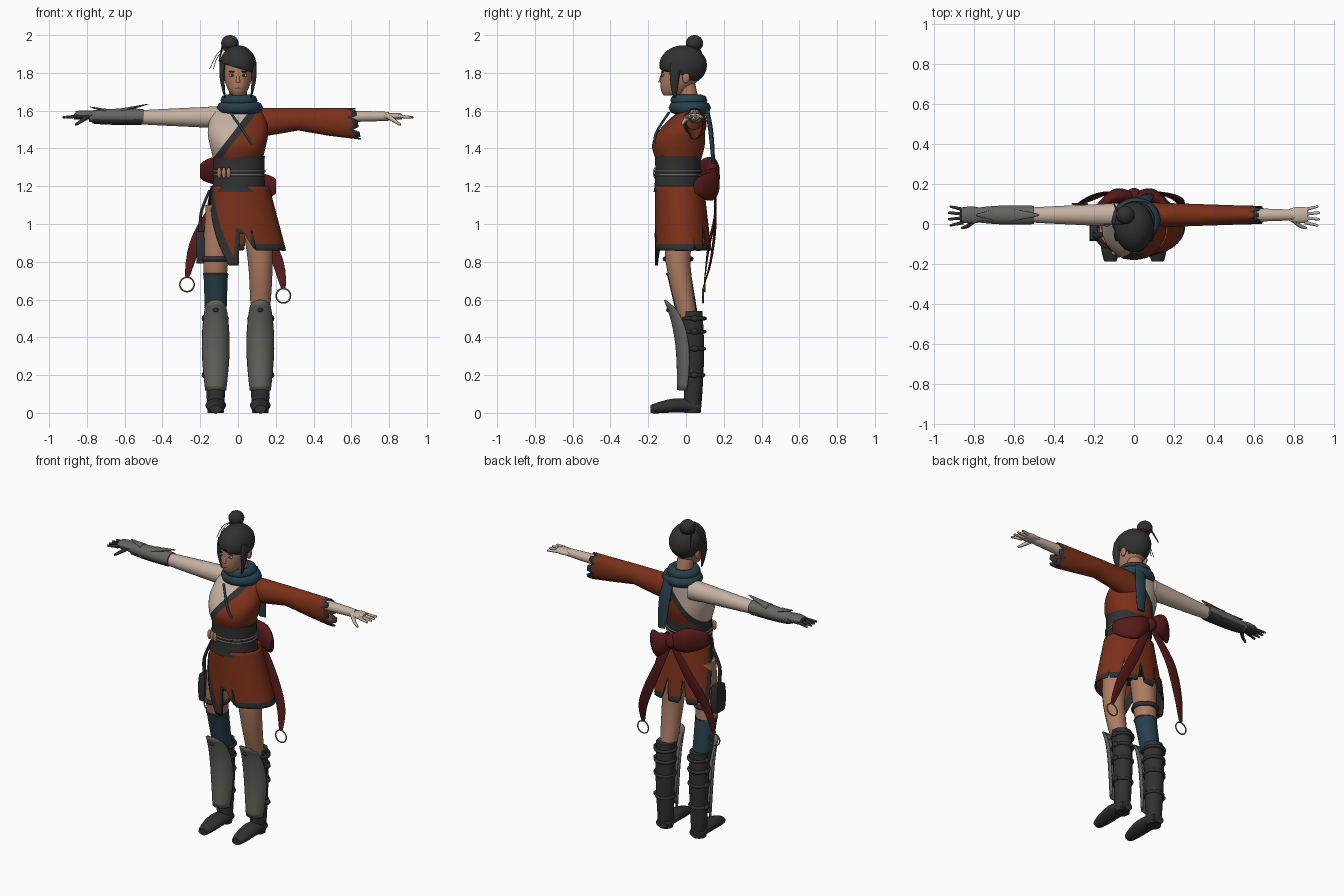
import bpy, bmesh, math
from math import sin, cos, pi, radians
from mathutils import Vector, Matrix

if "Cube" in bpy.data.objects:
    bpy.data.objects.remove(bpy.data.objects["Cube"])


def colour(name, *rgb):
    material = bpy.data.materials.new(name)
    material.use_nodes = True
    material.diffuse_color = (*rgb, 1)
    shader = material.node_tree.nodes["Principled BSDF"]
    shader.inputs["Base Color"].default_value = (*rgb, 1)
    shader.inputs["Roughness"].default_value = .8
    return material


RED = colour("rust_cloth", .2, .03, .01)
DARK = colour("charcoal", .03, .03, .03)
GREY = colour("steel_grey", .13, .13, .12)
TEAL = colour("slate_blue", .02, .05, .07)
PALE = colour("pale_skin", .56, .44, .36)
TAN = colour("tan_skin", .42, .2, .12)
CRIMSON = colour("crimson_sash", .09, .01, .01)
BRASS = colour("old_brass", .2, .15, .08)


def finish(name, bm, materials, thick=0):
    bmesh.ops.recalc_face_normals(bm, faces=bm.faces)
    mesh = bpy.data.meshes.new(name)
    bm.to_mesh(mesh)
    bm.free()
    part = bpy.data.objects.new(name, mesh)
    bpy.context.collection.objects.link(part)
    for material in materials:
        mesh.materials.append(material)
    if thick:
        part.modifiers.new("thickness", 'SOLIDIFY').thickness = thick
    bpy.ops.object.select_all(action='DESELECT')
    part.select_set(True)
    bpy.context.view_layer.objects.active = part
    bpy.ops.object.shade_smooth_by_angle(angle=radians(50))
    return part


def mix(a, b, t):
    return a + (b - a) * t


def spline(points, t):
    """Smooth curve through rows of numbers, t from 0 to 1."""
    last = len(points) - 1
    i = min(int(t * last), last - 1)
    f = t * last - i
    near = [points[max(0, min(last, i + k))] for k in (-1, 0, 1, 2)]
    return [b + f / 2 * (c - a + f * (2 * a - 5 * b + 4 * c - d + f * (3 * (b - c) + d - a)))
            for a, b, c, d in zip(*near)]


def loft(rows, sides):
    """Skin ellipses (x, y, z, radius, other radius), all facing one way."""
    bm = bmesh.new()
    along = (Vector(rows[-1][:3]) - Vector(rows[0][:3])).normalized()
    for axis in range(3):
        if abs(along[axis]) > .9:
            along = Vector([math.copysign(k == axis, along[axis]) for k in range(3)])
    up = Vector((0, 1, 0)) if abs(along.z) > .7 else Vector((0, 0, 1))
    across = up.cross(along).normalized()
    over = along.cross(across)
    angles = [(i + .5) * 2 * pi / sides for i in range(sides)]
    rings = [[bm.verts.new(Vector((x, y, z)) + across * a * cos(q) + over * b * sin(q)) for q in angles]
             for x, y, z, a, b in rows]
    for low, high in zip(rings, rings[1:]):
        for i in range(sides):
            bm.faces.new((low[i - 1], low[i], high[i], high[i - 1]))
    bm.faces.new(rings[0])
    bm.faces.new(rings[-1])
    return bm


def tube(name, path, start, end, material, flat=1, bulge=0, sides=20):
    """Tapered tube on a smooth path; flat is the ratio of its two radii."""
    rows = []
    steps = 12
    for j in range(steps + 1):
        t = j / steps
        r = mix(start, end, t) + bulge * sin(pi * t)
        rows.append((*spline(path, t), r, r * flat))
    return finish(name, loft(rows, sides), [material])


def sheet(name, surface, columns, rows, materials, rule=None, thick=0):
    """Grid from a function of u and v; closed seams are welded."""
    bm = bmesh.new()
    grid = [[bm.verts.new(surface(i / columns, j / rows)) for i in range(columns + 1)] for j in range(rows + 1)]
    for j in range(rows):
        for i in range(columns):
            face = bm.faces.new((grid[j][i], grid[j][i + 1], grid[j + 1][i + 1], grid[j + 1][i]))
            if rule:
                face.material_index = rule((i + .5) / columns, (j + .5) / rows)
    bmesh.ops.remove_doubles(bm, verts=bm.verts, dist=.0001)
    return finish(name, bm, materials, thick)


def hoop(name, centre, rx, ry, thick, material, upright=False):
    def surface(u, v):
        turn, roll = 2 * pi * u, 2 * pi * v
        x, y = (rx + thick * cos(roll)) * cos(turn), (ry + thick * cos(roll)) * sin(turn)
        z = thick * sin(roll)
        return Vector(centre) + Vector((x, z, y) if upright else (x, y, z))
    return sheet(name, surface, 32, 8, [material])


def ellipsoid(centre, radii):
    bm = bmesh.new()
    place = Matrix.Translation(centre) @ Matrix.Diagonal((*radii, 1))
    bmesh.ops.create_uvsphere(bm, u_segments=28, v_segments=18, radius=1, matrix=place)
    return bm


def ball(name, centre, radii, material):
    return finish(name, ellipsoid(centre, radii), [material])


def slice_mesh(bm, point, normal):
    everything = bm.verts[:] + bm.edges[:] + bm.faces[:]
    bmesh.ops.bisect_plane(bm, geom=everything, plane_co=point, plane_no=normal)


# Head and face
tube("head", [(0, -.075, 1.68), (0, -.03, 1.78), (0, -.02, 1.9)], .03, .06, TAN, flat=1.4, bulge=.03)
tube("neck", [(0, .03, 1.58), (0, 0, 1.76)], .055, .045, TAN)
tube("nose", [(0, -.128, 1.79), (0, -.135, 1.75)], .006, .012, TAN)
ball("lips", (0, -.125, 1.72), (.02, .01, .007), CRIMSON)
for s, side in ((-1, "right"), (1, "left")):
    ball(side + "_eye", (s * .03, -.122, 1.787), (.018, .006, .008), PALE)
    ball(side + "_iris", (s * .03, -.127, 1.787), (.007, .004, .007), DARK)
    ball(side + "_eyebrow", (s * .03, -.124, 1.806), (.02, .006, .004), DARK)
    ball(side + "_ear", (s * .08, 0, 1.775), (.012, .02, .03), TAN)
    tube(side + "_sidelock", [(s * .08, -.05, 1.86), (s * .085, -.06, 1.78), (s * .07, -.06, 1.67)],
         .015, .003, DARK, flat=2, bulge=.004)

# Hair cap with a slanted fringe and a face opening
hair = ellipsoid((0, -.015, 1.84), (.098, .126, .106))
face_plane = Vector((0, -.03, 1.8)), Vector((0, 1, .3))
fringe_plane = Vector((0, 0, 1.825)), Vector((.3, 0, 1))
nape_plane = Vector((0, 0, 1.79)), Vector((0, 0, 1))
for plane in (face_plane, fringe_plane, nape_plane):
    slice_mesh(hair, *plane)


def below(face, plane):
    return (face.calc_center_median() - plane[0]).dot(plane[1]) < 0


opening = [f for f in hair.faces if below(f, face_plane) and below(f, fringe_plane)
           or below(f, nape_plane) and f.calc_center_median().y < .015]
bmesh.ops.delete(hair, geom=opening, context='FACES')
finish("hair_cap", hair, [DARK], thick=.008)
ball("hair_bun", (-.043, .045, 1.957), (.046, .046, .043), DARK)
hoop("bun_tie", (-.036, .035, 1.925), .034, .034, .008, CRIMSON)
tube("hair_pin", [(-.1, .1, 1.86), (-.08, .06, 1.95)], .003, .006, CRIMSON)
for drop in (0, .02):
    tube("pin_strand", [(-.06, 0, 1.94), (-.11, 0, 1.9 - drop), (-.15 + drop, 0, 1.82)], .002, .002, BRASS, sides=6)

# Torso: wrapped robe, dark collar band and bare shoulder
profile = [(0, -.04, 1.34, .13, .12), (0, -.04, 1.42, .15, .14), (0, -.02, 1.5, .16, .12),
           (0, .03, 1.6, .13, .07), (0, .04, 1.64, .06, .05)]
torso = loft([spline(profile, i / 20) for i in range(21)], 40)
collar = Vector((-.1, 0, 1.36))
across_collar = Vector((.79, 0, -.61))
band = .018
for shift in (-band, band):
    slice_mesh(torso, collar + across_collar * shift, across_collar)
for face in torso.faces:
    offset = (face.calc_center_median() - collar).dot(across_collar)
    face.material_index = 0 if offset > band else 1 if offset > -band else 2
finish("torso", torso, [RED, DARK, PALE])
tube("chest_strap", [(.1, -.12, 1.36), (.05, -.165, 1.46), (-.04, -.09, 1.59)], .007, .007, TEAL, sides=8)

# Scarf
hoop("scarf_lower", (.01, .02, 1.615), .088, .078, .034, TEAL)
hoop("scarf_upper", (.005, .015, 1.655), .068, .068, .03, TEAL)
tube("scarf_tail", [(.04, .1, 1.65), (.06, .13, 1.5), (.07, .145, 1.32)], .03, .025, TEAL, flat=.35, bulge=.01)

# Belt
waist = Vector((.005, -.043, 0))
tube("belt", [waist + Vector((0, 0, z)) for z in (1.17, 1.36)], .145, .138, DARK, flat=.89, bulge=-.006, sides=32)
for z in (1.26, 1.28):
    hoop("belt_cord", waist + Vector((0, 0, z)), .136, .122, .006, GREY)
for k in range(3):
    ball("belt_vial", (-.1 + k * .025, -.145 - k * .008, 1.27), (.012, .014, .03), TAN)


# Skirt: one wrapped sheet, open on the right thigh, with a torn back hem
def hem(u):
    if u < .05:
        return .78
    if u < .13:
        return .95
    if u < .5:
        return .86
    return .86 + .13 * max(0, sin(55 * u)) ** 3


def skirt(u, v):
    z = mix(1.2, hem(u), v)
    flare = (1.2 - z) / .34
    turn = radians(mix(mix(-78, -18, v), mix(278, 248, v), u))
    return (.01 + .015 * flare + (.155 + .075 * flare) * sin(turn),
            -.035 + .02 * flare - (.13 + .02 * flare) * cos(turn), z)


def skirt_trim(u, v):
    return int(u < .045 or u > .965 or v > .9)


sheet("skirt", skirt, 110, 20, [RED, DARK], skirt_trim, thick=.008)
tube("shorts", [(0, -.03, .98), (0, -.035, 1.2)], .13, .135, DARK, flat=.75, bulge=.02)

# Sash bow, tails and rings at the back
ball("bow_knot", (0, .14, 1.25), (.04, .04, .045), CRIMSON)
for side, x, z in (("right", -.2, 1.28), ("left", .2, 1.2)):
    tube(side + "_bow_loop", [(0, .135, 1.25), (x / 2, .135, z), (x, .06, z)], .02, .02, CRIMSON, flat=1.9, bulge=.02)
for side, path in (("left", [(.02, .15, 1.22), (.12, .155, 1), (.21, .13, .8), (.24, .09, .66)]),
                   ("right", [(-.02, .15, 1.22), (-.14, .155, 1.05), (-.23, .12, .88), (-.27, .1, .72)])):
    tube(side + "_sash_tail", path, .02, .012, CRIMSON, flat=.2, bulge=.02)
    hoop(side + "_tail_ring", Vector(path[-1]) - Vector((0, 0, .04)), .038, .038, .004, BRASS, upright=True)

# Legs, boots and shin plates
for s, side in ((-1, "right"), (1, "left")):
    x = s * .118
    tube(side + "_leg", [(x * .75, -.03, 1.1), (x, -.042, .8), (x, .01, .5)], .085, .048, TAN)
    tube(side + "_boot", [(x, .035, 0), (x, .04, .3), (x, .028, .54)], .043, .06, DARK, bulge=.005)
    tube(side + "_shoe", [(x, .08, .03), (x, -.05, .04), (x, -.188, .02)], .038, .03, DARK, flat=.7, bulge=.02)
    for z in (.2, .34, .43, .5):
        hoop(side + "_boot_strap", (x, .038, z), .047 + z / 40, .05 + z / 40, .01, DARK)
        ball(side + "_buckle", (x + s * .062, .045, z), (.012, .02, .016), DARK)

    def plate(u, v):
        turn = radians(mix(-88, 88, u))
        width = .048 + .018 * sin(pi * v)
        front = -.04 - .07 * v ** 3
        droop = .04 * v ** 6 * (2 * u - 1) ** 2
        return (x + width * sin(turn), front + width * (1 - cos(turn)), mix(.12, .6, v) - droop)
    sheet(side + "_shin_plate", plate, 14, 16, [GREY], thick=.008)
    ball(side + "_plate_rivet", (x, -.095, .545), (.014, .01, .012), DARK)

# Right thigh stocking, straps and holster
tube("stocking", [(-.118, -.038, .74), (-.118, .01, .5)], .066, .056, TEAL)
hoop("stocking_band", (-.118, -.038, .735), .062, .062, .006, DARK)
hoop("thigh_strap", (-.118, -.042, .815), .068, .068, .014, DARK)
tube("holster", [(-.2, -.04, .79), (-.2, -.04, .96)], .026, .026, DARK, flat=2, bulge=.006, sides=4)
tube("holster_strap", [(-.2, -.05, .95), (-.195, -.06, 1.06), (-.15, -.05, 1.18)], .008, .008, DARK, flat=1.8)

# Right arm: bare upper arm and steel bracer
ARM_Y, ARM_Z = .045, 1.57


def arm(name, inner, outer, *style, lift=0, rise=0, **options):
    ends = [(inner, ARM_Y, ARM_Z + lift), (outer, ARM_Y, ARM_Z + lift + rise)]
    return tube(name, ends, *style, **options)


arm("right_upper_arm", -.08, -.54, .062, .035, PALE, lift=-.005)
arm("bracer", -.5, -.79, .046, .034, GREY, flat=.85, bulge=.008)
arm("bracer_lining", -.51, -.77, .044, .034, DARK, flat=.7, bulge=.005, lift=-.015)
arm("elbow_spike", -.62, -.475, .036, .004, GREY, flat=.35, lift=.03, rise=.035)
arm("wrist_spike", -.7, -.785, .03, .004, GREY, flat=.35, lift=.03, rise=.02)
arm("hand_guard", -.77, -.86, .036, .034, GREY, flat=.5, bulge=.008, lift=.01)

# Left arm: forearm and torn sleeve
arm("left_forearm", .45, .8, .04, .026, PALE, flat=.9)


def sleeve(u, v):
    turn = 2 * pi * u
    tear = max(0, v - .8) * (.1 - .07 * sin(turn) + .08 * (-1) ** round(u * 16))
    depth = .06 + .024 * abs(2 * v - 1)
    return (mix(.04, .6, v) + tear, ARM_Y + mix(.064, .045, v) * cos(turn), 1.615 - depth + depth * sin(turn))


sheet("left_sleeve", sleeve, 32, 24, [RED, DARK], lambda u, v: int(v > .96), thick=.006)

# Hands
for s, side, skin in ((-1, "right", DARK), (1, "left", PALE)):
    arm(side + "_palm", s * .77, s * .868, .026, .035, skin, flat=.45, bulge=.01)
    for k in range(4):
        spread = (k - 1.5) * .021
        tip = Vector((s * (.93 - .008 * abs(k - 1.5)), .04 + spread * 1.5, ARM_Z - .005))
        tube(side + "_finger", [(s * .85, .04 + spread, ARM_Z), tip], .011, .006, skin, sides=8)
        ball(side + "_fingertip", tip - Vector((s * .005, 0, 0)), (.008, .006, .006), TAN)
    tube(side + "_thumb", [(s * .795, .02, ARM_Z), (s * .83, -.01, 1.545), (s * .86, -.02, 1.525)],
         .014, .006, skin, sides=8)
